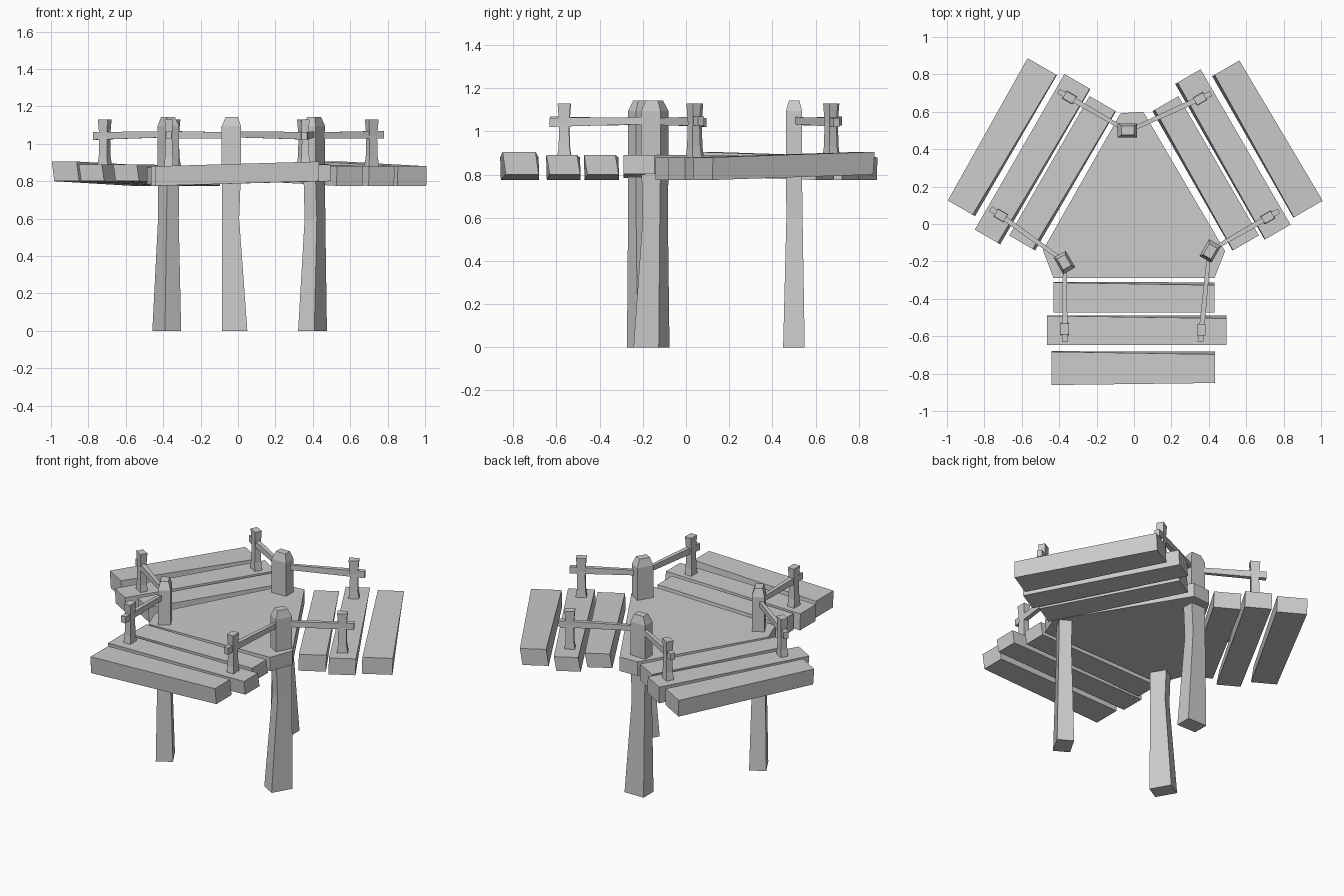
import bpy
import bmesh
from math import radians
from mathutils import Matrix, Vector

if "Cube" in bpy.data.objects:
    bpy.data.objects.remove(bpy.data.objects["Cube"])

grey = bpy.data.materials.new("plain_grey")
grey.use_nodes = True
GREY = (0.6, 0.6, 0.6, 1)
grey.diffuse_color = GREY
grey.node_tree.nodes["Principled BSDF"].inputs["Base Color"].default_value = GREY

CENTRE = Matrix.Translation((0, 0.05, 0))


def loft(name, rings, turn=0):
    """Skin matching rings of points, cap the ends, turn about the deck centre."""
    bm = bmesh.new()
    loops = [[bm.verts.new(p) for p in ring] for ring in rings]
    n = len(loops[0])
    for a, b in zip(loops, loops[1:]):
        for i in range(n):
            j = (i + 1) % n
            bm.faces.new((a[i], a[j], b[j], b[i]))
    bm.faces.new(loops[0][::-1])
    bm.faces.new(loops[-1])
    bmesh.ops.recalc_face_normals(bm, faces=bm.faces)
    bm.transform(CENTRE @ Matrix.Rotation(radians(turn), 4, "Z") @ CENTRE.inverted())
    mesh = bpy.data.meshes.new(name)
    bm.to_mesh(mesh)
    bm.free()
    mesh.materials.append(grey)
    obj = bpy.data.objects.new(name, mesh)
    bpy.context.collection.objects.link(obj)
    return obj


def rect(x0, x1, y0, y1, z):
    return [(x0, y0, z), (x1, y0, z), (x1, y1, z), (x0, y1, z)]


def plank(name, x0, x1, left_y, right_y, right_top, turn):
    """Board rising to its right end, where its sides lean outward."""
    def end(x, ys, z0, z1, lean):
        a, b = ys
        return [(x, a, z0), (x, b, z0), (x, b - lean, z1), (x, a - lean, z1)]
    loft(name, [end(x0, left_y, 0.775, 0.88, 0.003),
                end(x1, right_y, 0.8, right_top, 0.015)], turn)


def rail(name, start, end, turn):
    """Thin square bar between two points."""
    a, b = Vector(start), Vector(end)
    side = (b - a).cross(Vector((0, 0, 1))).normalized()

    def ring(p, w, h):
        up = Vector((0, 0, h))
        return [p - side * w - up, p + side * w - up, p + side * w + up, p - side * w + up]
    loft(name, [ring(a, 0.010, 0.016), ring(b, 0.015, 0.021)], turn)


def small_post(name, x, y, turn):
    """Short waisted post on the middle plank."""
    sections = [(0.86, 0.025, 0.035), (0.93, 0.021, 0.025),
                (1.04, 0.018, 0.023), (1.13, 0.022, 0.030)]
    loft(name, [rect(x - w, x + w, y - d, y + d, z) for z, w, d in sections], turn)


# Six-sided central deck, tilted slightly
outline = [(-0.43, -0.29), (0.43, -0.29), (0.487, -0.145),
           (0.05, 0.6), (-0.072, 0.592), (-0.487, -0.14)]
loft("deck", [[(x, y, z + 0.02 * x) for x, y in outline] for z in (0.793, 0.882)])

# Three identical sides around the deck
for side, turn in (("front", 0), ("left", 120), ("right", -120)):
    plank(side + "_inner_plank", -0.43, 0.43, (-0.47, -0.31), (-0.457, -0.312), 0.89, turn)
    plank(side + "_middle_plank", -0.465, 0.495, (-0.645, -0.488), (-0.632, -0.49), 0.89, turn)
    plank(side + "_outer_plank", -0.44, 0.432, (-0.858, -0.68), (-0.835, -0.682), 0.905, turn)

    small_post(side + "_small_post_a", -0.37, -0.562, turn)
    small_post(side + "_small_post_b", 0.36, -0.565, turn)
    rail(side + "_rail_a", (-0.37, -0.2, 1.045), (-0.37, -0.63, 1.048), turn)
    rail(side + "_rail_b", (0.4, -0.17, 1.05), (0.355, -0.63, 1.042), turn)

    # Tall bent leg with a bevelled head, standing at the opposite deck corner
    loft(side + "_opposite_leg", [
        rect(-0.085, 0.05, 0.45, 0.55, 0),
        rect(-0.085, 0.006, 0.465, 0.54, 0.6),
        rect(-0.087, 0.016, 0.463, 0.537, 0.85),
        rect(-0.087, 0.016, 0.463, 0.537, 1.095),
        rect(-0.066, 0.0, 0.477, 0.525, 1.143)], turn)
